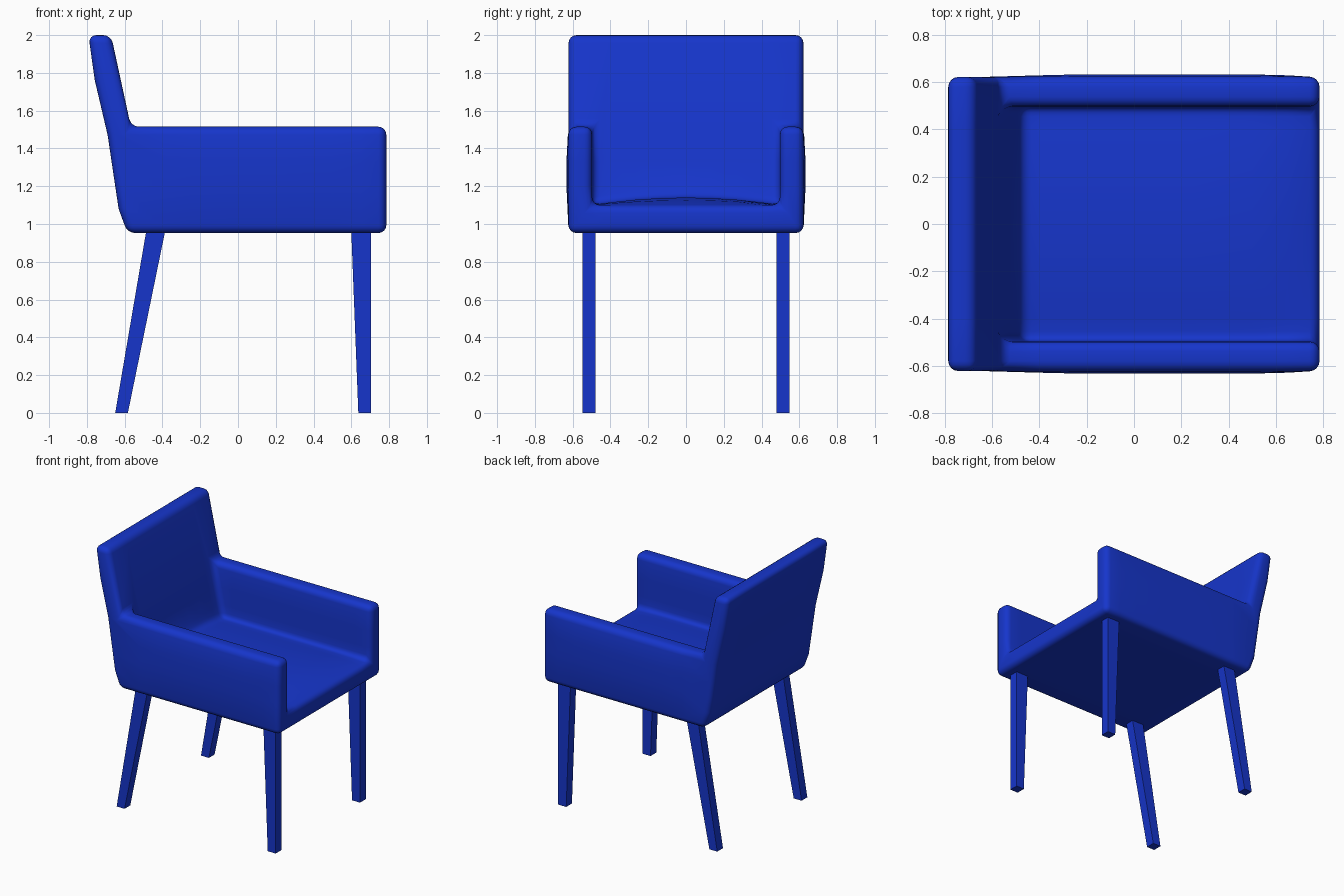
import bpy, bmesh, math
from mathutils import Vector

if "Cube" in bpy.data.objects:
    bpy.data.objects.remove(bpy.data.objects["Cube"])

blue = bpy.data.materials.new("blue")
blue.diffuse_color = (0.008, 0.036, 0.6, 1)
blue.use_nodes = True
blue.node_tree.nodes["Principled BSDF"].inputs["Base Color"].default_value = blue.diffuse_color


def finish(name, bm):
    bmesh.ops.recalc_face_normals(bm, faces=bm.faces)
    mesh = bpy.data.meshes.new(name)
    bm.to_mesh(mesh)
    bm.free()
    mesh.materials.append(blue)
    ob = bpy.data.objects.new(name, mesh)
    bpy.context.collection.objects.link(ob)
    return ob


# Upholstered shell: seat, arms and back as one body
W, IN = 0.622, 0.497                     # outer and inner half widths
P = dict(A=(-0.585, 0.952), B=(0.785, 0.952), C=(0.785, 1.515), D=(-0.567, 1.515),
         E=(-0.672, 2.0), F=(-0.792, 2.0), G=(-0.758, 1.76), H=(-0.69, 1.47),
         I=(-0.65, 1.2), J=(-0.632, 1.08), K=(0.785, 1.1))
slope = (P["D"][0] - P["E"][0]) / (P["E"][1] - P["D"][1])
P["L"] = (P["D"][0] + slope * (P["D"][1] - 1.1), 1.1)

bm = bmesh.new()
V = {}
for s in (-1, 1):
    for k, (x, z) in P.items():
        if k not in "KL":
            V[k, s] = bm.verts.new((x, s * W, z))
        if k in "CDKL":                  # inner arm corners
            V[k.lower(), s] = bm.verts.new((x, s * IN, z))


def face(*keys):
    bm.faces.new([V[k] for k in keys])


def span(path):                          # mirror an open path into a closed face
    face(*[(k, 1) for k in path], *[(k, -1) for k in reversed(path)])


for s in (-1, 1):
    face(*[(k, s) for k in "ABCDEFGHIJ"])     # outer side
    face(*[(k, s) for k in "cdlk"])           # inner arm
    face(*[(k, s) for k in "CDdc"])           # arm top
for path in ("AB", "BCck", "kl", "ldDE", "EF", "FG", "GH", "HI", "IJ", "JA"):
    span(path)
bmesh.ops.recalc_face_normals(bm, faces=bm.faces)

# Round the corners
sharp = [e for e in bm.edges if e.calc_face_angle(0) > math.radians(25)]
bmesh.ops.bevel(bm, geom=sharp, offset=0.042, offset_type='OFFSET', segments=4,
                profile=0.5, affect='EDGES', clamp_overlap=True)

# Slice so that the cushion and sides can swell
cuts = [((x, 0, 0), (1, 0, 0)) for x in (-0.4, -0.25, 0, 0.25, 0.5, 0.65)]
cuts += [((0, y, 0), (0, 1, 0)) for y in (-0.4, -0.27, -0.13, 0, 0.13, 0.27, 0.4)]
cuts += [((0, 0, z), (0, 0, 1)) for z in (1.2, 1.33)]
for co, no in cuts:
    bmesh.ops.bisect_plane(bm, geom=bm.verts[:] + bm.edges[:] + bm.faces[:],
                           plane_co=co, plane_no=no, dist=1e-5)


def ramp(v):
    v = max(0.0, min(1.0, v))
    return v * v * (3 - 2 * v)


for v in bm.verts:
    x, y, z = v.co
    if abs(y) < 0.48 and 1.07 < z < 1.16 and -0.55 < x:
        v.co.z += 0.04 * (1 - (y / 0.5) ** 2) * ramp((0.77 - x) / 0.2)
    if abs(y) > 0.6:
        swell = ramp((x + 0.7) / 0.5) * ramp((0.8 - x) / 0.25)
        swell *= ramp((z - 0.95) / 0.2) * ramp((1.53 - z) / 0.15)
        v.co.y += math.copysign(0.011 * swell, y)
shell = finish("upholstered_shell", bm)
bpy.context.view_layer.objects.active = shell
shell.select_set(True)
bpy.ops.object.shade_smooth_by_angle(angle=math.radians(40))


# Tapered legs
def leg(name, y, top, bottom):
    bm = bmesh.new()
    bmesh.ops.create_cube(bm, size=1)
    for v in bm.verts:
        up = v.co.z > 0
        x = (top if up else bottom)[v.co.x > 0]
        v.co = Vector((x, y + v.co.y * 0.07, 0.956 if up else 0))
    finish(name, bm)


for s, side in ((-1, "right"), (1, "left")):
    leg("front_leg_" + side, s * 0.513, (0.60, 0.705), (0.637, 0.705))
    leg("back_leg_" + side, s * 0.513, (-0.487, -0.387), (-0.65, -0.583))
